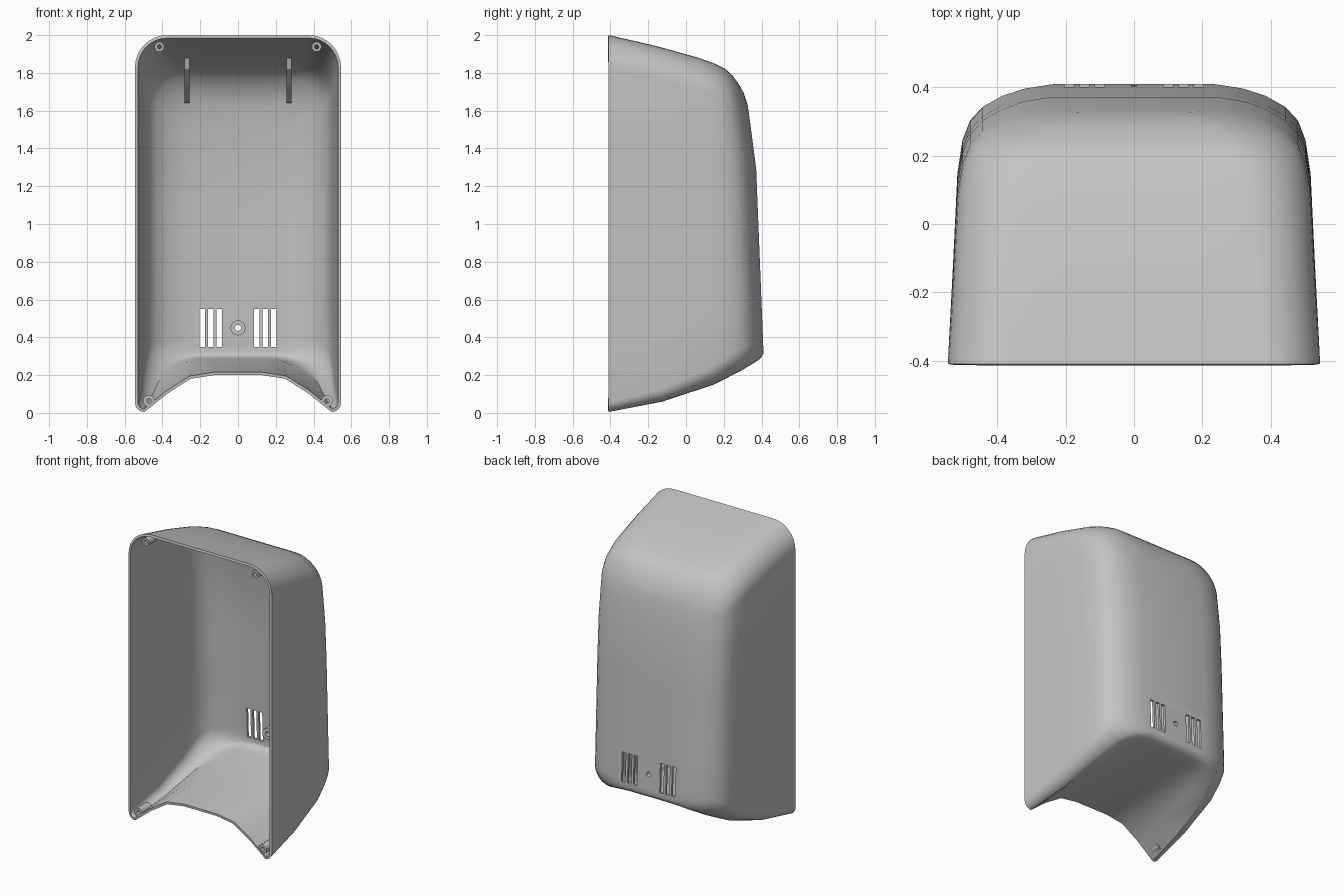
import bpy, bmesh
from math import sin, cos, pi
from mathutils import Matrix

cube = bpy.data.objects.get("Cube")
if cube:
    bpy.data.objects.remove(cube, do_unlink=True)

grey = bpy.data.materials.new("plain grey")
grey.use_nodes = True
grey.diffuse_color = (0.55, 0.55, 0.55, 1)
grey.node_tree.nodes["Principled BSDF"].inputs["Base Color"].default_value = (0.55, 0.55, 0.55, 1)


def make(name, bm):
    bmesh.ops.recalc_face_normals(bm, faces=bm.faces[:])
    mesh = bpy.data.meshes.new(name)
    bm.to_mesh(mesh)
    bm.free()
    mesh.materials.append(grey)
    obj = bpy.data.objects.new(name, mesh)
    bpy.context.collection.objects.link(obj)
    return obj


def select(obj):
    bpy.ops.object.select_all(action='DESELECT')
    obj.select_set(True)
    bpy.context.view_layer.objects.active = obj


def back_y(z):
    """Depth of the gently bowed back wall at height z."""
    if z < 0.33:
        return 0.41
    if z < 1.32:
        return 0.41 - 0.04 * (z - 0.33)
    return 0.37 - 0.14 * (z - 1.32)


def half_ring(w, top, r, low, mid, br):
    """Right half of a cross-section, from top centre to bottom centre."""
    pts = [(0, top), ((w - r) * 0.5, top)]
    for i in range(9):
        a = pi / 2 * (1 - i / 8)
        pts.append((w - r + r * cos(a), top - r + r * sin(a)))
    for i in range(1, 5):
        pts.append((w, top - r + (low + br - top + r) * i / 5))
    for i in range(7):
        a = pi / 2 * i / 6
        pts.append((w - br + br * cos(a), low + br - br * sin(a)))
    knee = 0.46 * w
    pts += [((w - br + knee) / 2, (low + mid) / 2), (knee, low * 0.1 + mid * 0.9),
            (knee / 2, mid), (0, mid)]
    return pts


# Shell sections from the open front to the back:
# depth fraction, half width, top, top radius, corner low point, arch height, low radius
sections = [
    (0.00, 0.545, 2.00, 0.17, 0.005, 0.20, 0.05),
    (0.35, 0.530, 1.945, 0.17, 0.06, 0.22, 0.07),
    (0.68, 0.517, 1.88, 0.18, 0.15, 0.245, 0.10),
    (0.80, 0.502, 1.848, 0.19, 0.20, 0.26, 0.12),
    (0.87, 0.480, 1.822, 0.19, 0.23, 0.267, 0.12),
    (0.92, 0.443, 1.785, 0.18, 0.255, 0.273, 0.12),
    (0.96, 0.385, 1.735, 0.16, 0.275, 0.282, 0.10),
    (0.985, 0.322, 1.69, 0.14, 0.292, 0.294, 0.09),
    (1.00, 0.245, 1.63, 0.11, 0.315, 0.315, 0.07),
]
bm = bmesh.new()
rings = []
for s, *shape in sections:
    right = half_ring(*shape)
    outline = right + [(-x, z) for x, z in right[-2:0:-1]]
    rings.append([bm.verts.new((x, -0.41 + s * (back_y(z) + 0.41), z)) for x, z in outline])
n = len(rings[0])
for a, b in zip(rings, rings[1:]):
    for i in range(n):
        j = (i + 1) % n
        bm.faces.new((a[i], a[j], b[j], b[i]))
# Back panel: level top and bottom strips, and side-to-side strips between
last = rings[-1]
bm.faces.new(last[-3:] + last[:4])
for i in range(3, 20):
    bm.faces.new((last[i], last[i + 1], last[-i - 1], last[-i]))
bm.faces.new(last[20:n - 19])
shell = make("housing_shell", bm)
solid = shell.modifiers.new("wall", 'SOLIDIFY')
solid.thickness = 0.016
solid.offset = -1

# Cutter for the vent slots and the screw hole in the back
bm = bmesh.new()
for side in (-1, 1):
    for x in (0.1, 0.145, 0.19):
        bmesh.ops.create_cube(bm, size=1, matrix=Matrix.Translation((side * x, 0.4, 0.45))
                              @ Matrix.Diagonal((0.028, 0.2, 0.2, 1)))
bmesh.ops.create_cone(bm, cap_ends=True, segments=16, radius1=0.016, radius2=0.016, depth=0.2,
                      matrix=Matrix.Translation((0, 0.4, 0.45)) @ Matrix.Rotation(pi / 2, 4, 'X'))
cutter = make("vent_cutter", bm)
cutter.hide_render = True
cut = shell.modifiers.new("vents", 'BOOLEAN')
cut.object = cutter
cut.solver = 'EXACT'
cut.use_self = True
select(shell)
for name in ("wall", "vents"):
    bpy.ops.object.modifier_apply(modifier=name)
bpy.data.objects.remove(cutter, do_unlink=True)
bpy.ops.object.shade_smooth_by_angle(angle=0.6)


# Hollow screw posts running front to back
def post(name, x, z, y0, y1, outer, inner):
    bm = bmesh.new()
    profile = [(outer, y0), (outer, y1), (inner, y1), (inner, y0)]
    loops = [[bm.verts.new((x + r * cos(2 * pi * k / 16), y, z + r * sin(2 * pi * k / 16)))
              for k in range(16)] for r, y in profile]
    for i in range(4):
        a, b = loops[i], loops[(i + 1) % 4]
        for k in range(16):
            m = (k + 1) % 16
            bm.faces.new((a[k], a[m], b[m], b[k]))
    select(make(name, bm))
    bpy.ops.object.shade_smooth_by_angle(angle=0.6)


post("centre_screw_post", 0, 0.45, 0.32, 0.395, 0.04, 0.016)

# Inner hanging rib, a thin plate following the upper back corner
rib = [(0.0, 1.88), (0.18, 1.825), (0.26, 1.735), (0.295, 1.64),
       (0.24, 1.65), (0.12, 1.73), (0.02, 1.82)]
for side, label in ((1, "left"), (-1, "right")):
    post(label + "_top_screw_post", side * 0.416, 1.938, -0.408, -0.32, 0.026, 0.012)
    post(label + "_bottom_screw_post", side * 0.472, 0.064, -0.408, -0.30, 0.03, 0.013)
    bm = bmesh.new()
    face = bm.faces.new([bm.verts.new((side * 0.27 - 0.012, y, z)) for y, z in rib])
    new = bmesh.ops.extrude_face_region(bm, geom=[face])["geom"]
    bmesh.ops.translate(bm, vec=(0.024, 0, 0),
                        verts=[v for v in new if isinstance(v, bmesh.types.BMVert)])
    make(label + "_inner_rib", bm)
